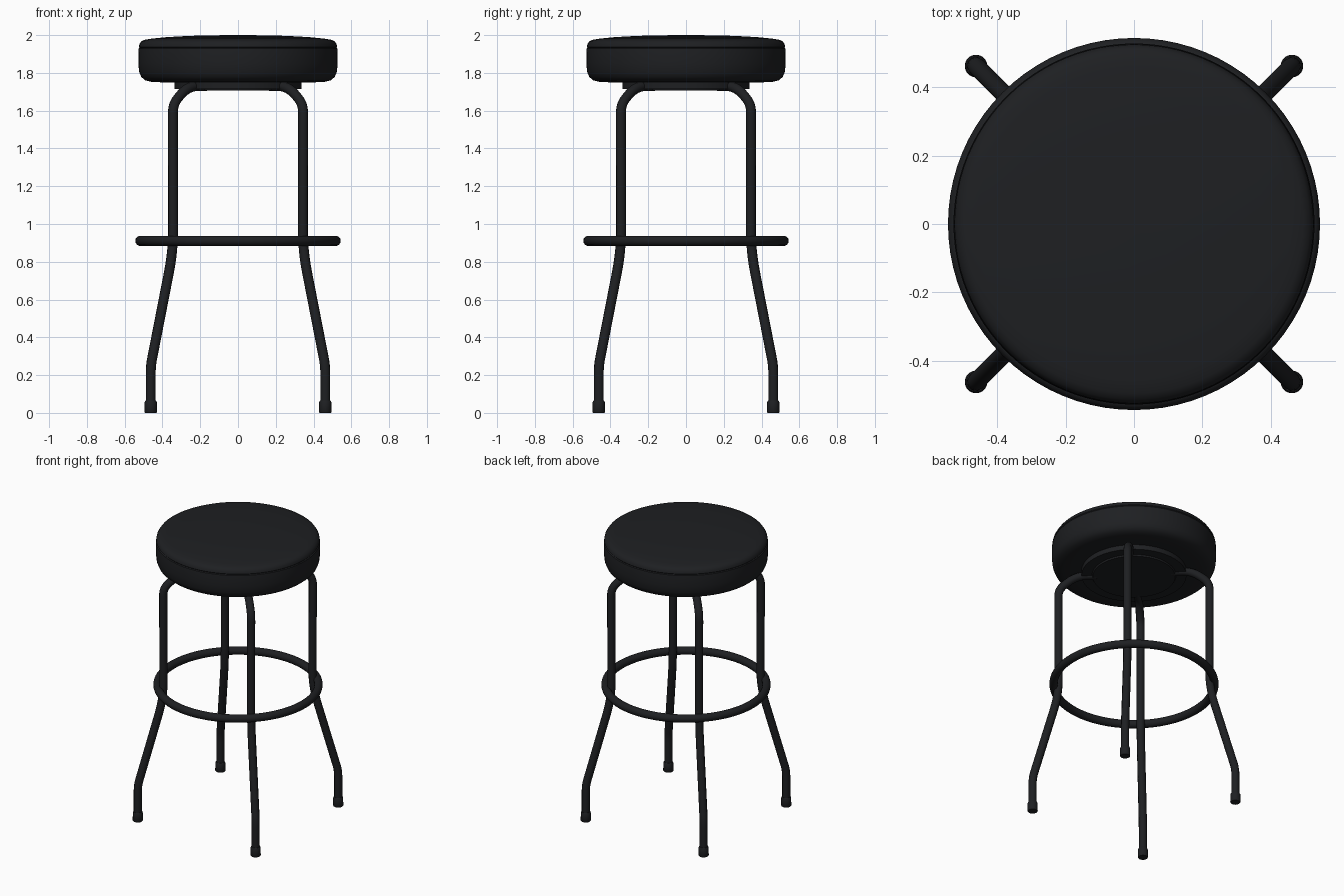
import bpy, math
from mathutils import Vector

if "Cube" in bpy.data.objects:
    bpy.data.objects.remove(bpy.data.objects["Cube"])

black = bpy.data.materials.new("black")
black.diffuse_color = (0.013, 0.014, 0.016, 1)
black.use_nodes = True
black.node_tree.nodes["Principled BSDF"].inputs["Base Color"].default_value = black.diffuse_color


def finish(ob, name, angle=40):
    ob.name = name
    ob.data.materials.clear()
    ob.data.materials.append(black)
    bpy.ops.object.select_all(action='DESELECT')
    ob.select_set(True)
    bpy.context.view_layer.objects.active = ob
    bpy.ops.object.shade_smooth_by_angle(angle=math.radians(angle))
    return ob


def lathe(name, profile, loc=(0, 0, 0), n=64):
    """Revolve an (r, z) profile, bottom to top, and cap both ends."""
    verts, faces = [], []
    for r, z in profile:
        for i in range(n):
            a = 2 * math.pi * i / n
            verts.append((r * math.cos(a), r * math.sin(a), z))
    for k in range(len(profile) - 1):
        for i in range(n):
            j = (i + 1) % n
            faces.append((k * n + i, k * n + j, (k + 1) * n + j, (k + 1) * n + i))
    faces.append(tuple(reversed(range(n))))
    faces.append(tuple(range(len(verts) - n, len(verts))))
    me = bpy.data.meshes.new(name)
    me.from_pydata(verts, [], faces)
    ob = bpy.data.objects.new(name, me)
    ob.location = loc
    bpy.context.collection.objects.link(ob)
    return finish(ob, name)


def tube(name, pts, radius):
    cu = bpy.data.curves.new(name, 'CURVE')
    cu.dimensions = '3D'
    cu.bevel_depth = radius
    cu.bevel_resolution = 3
    cu.use_fill_caps = True
    sp = cu.splines.new('POLY')
    sp.points.add(len(pts) - 1)
    for p, co in zip(sp.points, pts):
        p.co = (*co, 1)
    ob = bpy.data.objects.new(name, cu)
    bpy.context.collection.objects.link(ob)
    bpy.ops.object.select_all(action='DESELECT')
    ob.select_set(True)
    bpy.context.view_layer.objects.active = ob
    bpy.ops.object.convert(target='MESH')
    return finish(bpy.context.object, name)


def rounded(pts, radii, steps=6):
    """Round the inner corners of a polyline with quadratic arcs."""
    pts = [Vector(p) for p in pts]
    out = [pts[0]]
    for i in range(1, len(pts) - 1):
        p, r = pts[i], radii[i - 1]
        a = p + (pts[i - 1] - p).normalized() * r
        b = p + (pts[i + 1] - p).normalized() * r
        for s in range(steps + 1):
            t = s / steps
            out.append(a * (1 - t) ** 2 + p * 2 * t * (1 - t) + b * t * t)
    return out + [pts[-1]]


# Padded seat with a seam groove near the top edge
lathe("seat", [(0.01, 1.75), (0.40, 1.75), (0.455, 1.752), (0.49, 1.76), (0.512, 1.778),
               (0.523, 1.805), (0.528, 1.85), (0.528, 1.90), (0.526, 1.928), (0.521, 1.933),
               (0.525, 1.938), (0.522, 1.952), (0.513, 1.966), (0.495, 1.975), (0.46, 1.981),
               (0.38, 1.989), (0.26, 1.996), (0.13, 1.999), (0.01, 2.0)], n=96)

# Mounting plate under the seat
lathe("seat_plate", [(0.01, 1.706), (0.265, 1.706), (0.27, 1.716), (0.337, 1.716), (0.337, 1.755)])

# Footrest ring
bpy.ops.mesh.primitive_torus_add(major_radius=0.517, minor_radius=0.027, major_segments=80,
                                 minor_segments=14, location=(0, 0, 0.911))
finish(bpy.context.object, "footrest_ring")

# Four bent legs on the diagonals, each with a rubber foot
path = rounded([(0.17, 0.17, 1.73), (0.265, 0.265, 1.73), (0.345, 0.345, 1.635),
                (0.343, 0.343, 0.86), (0.462, 0.462, 0.25), (0.462, 0.462, 0.01)],
               [0.07, 0.05, 0.12, 0.04])
for name, sx, sy in (("back_right", 1, 1), ("back_left", -1, 1),
                     ("front_left", -1, -1), ("front_right", 1, -1)):
    tube(name + "_leg", [(p.x * sx, p.y * sy, p.z) for p in path], 0.0265)
    lathe(name + "_foot", [(0.030, 0), (0.033, 0.004), (0.032, 0.058), (0.028, 0.066)],
          (0.462 * sx, 0.462 * sy, 0), 24)
